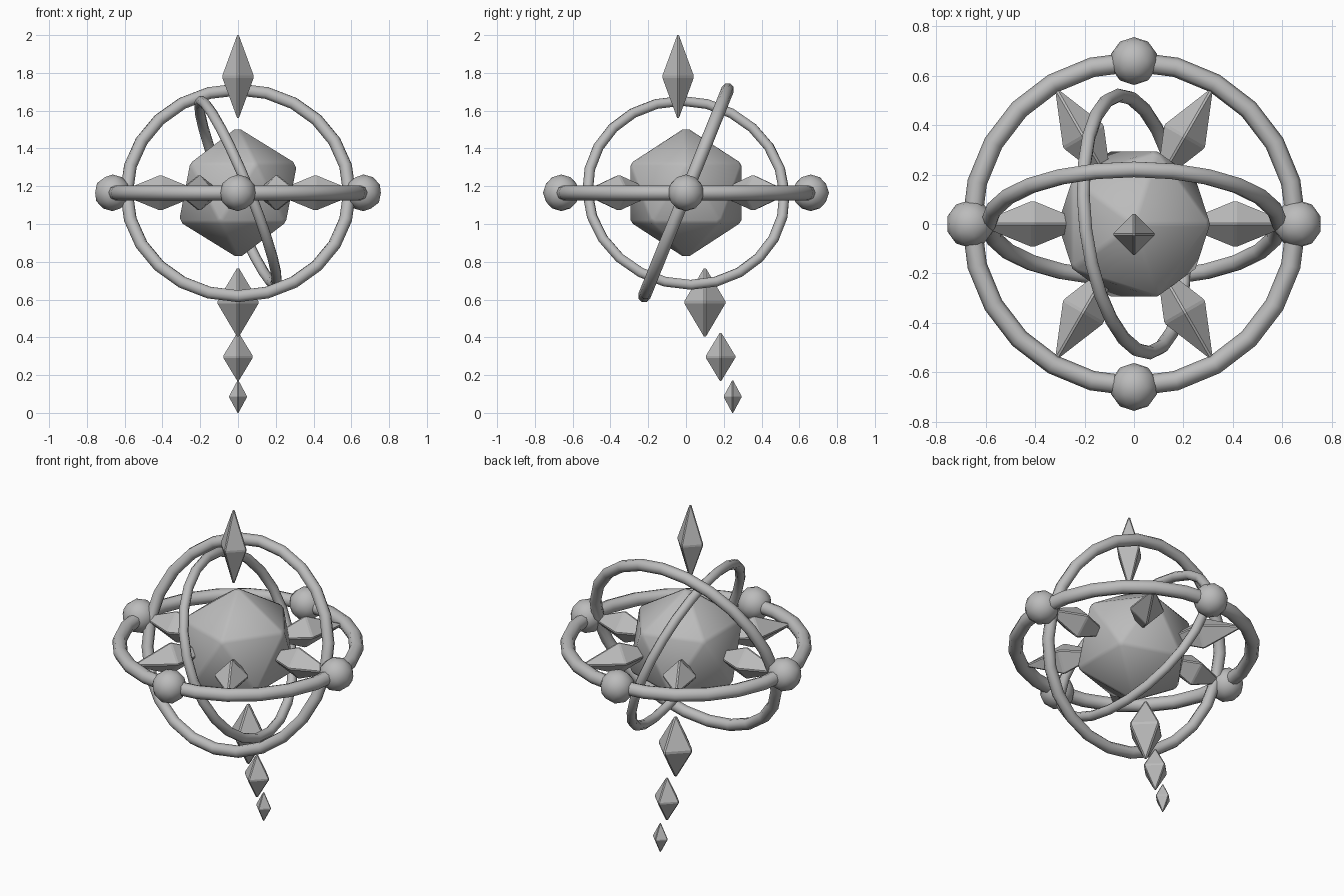
import bpy, bmesh, math
from mathutils import Matrix, Vector

if "Cube" in bpy.data.objects:
    bpy.data.objects.remove(bpy.data.objects["Cube"])

CZ = 1.165  # height of the core centre

stone = bpy.data.materials.new("grey_stone")
stone.diffuse_color = (0.5, 0.5, 0.5, 1)
stone.use_nodes = True
stone.node_tree.nodes["Principled BSDF"].inputs["Base Color"].default_value = stone.diffuse_color


def finish(bm, name, smooth, matrix):
    """Turn a bmesh into a named object with the shared material."""
    bmesh.ops.recalc_face_normals(bm, faces=bm.faces[:])
    for f in bm.faces:
        f.smooth = smooth
    mesh = bpy.data.meshes.new(name)
    bm.to_mesh(mesh)
    bm.free()
    mesh.materials.append(stone)
    ob = bpy.data.objects.new(name, mesh)
    ob.matrix_world = matrix
    bpy.context.collection.objects.link(ob)
    return ob


def ball(name, loc, radius, subdivisions, bevel=0.0):
    bm = bmesh.new()
    bmesh.ops.create_icosphere(bm, subdivisions=subdivisions, radius=radius)
    if bevel:
        bmesh.ops.bevel(bm, geom=bm.edges[:], offset=bevel, segments=1,
                        profile=0.5, affect='EDGES')
    finish(bm, name, True, Matrix.Translation(loc))


def ring(name, major, minor, rotation):
    """Torus around the core centre."""
    bpy.ops.mesh.primitive_torus_add(
        major_radius=major, minor_radius=minor, major_segments=24,
        minor_segments=8, location=(0, 0, CZ),
        rotation=[math.radians(a) for a in rotation])
    ob = bpy.context.object
    ob.name = name
    ob.data.materials.append(stone)
    bpy.ops.object.shade_smooth()


def crystal(name, loc, width, half, rotation=Matrix()):
    """Four-sided double pyramid with chamfered edges, long axis on z."""
    bm = bmesh.new()
    tips = [bm.verts.new((0, 0, s * half)) for s in (1, -1)]
    waist = [bm.verts.new((width * x, width * y, 0))
             for x, y in ((1, 0), (0, 1), (-1, 0), (0, -1))]
    for i in range(4):
        for tip in tips:
            bm.faces.new((waist[i], waist[(i + 1) % 4], tip))
    bmesh.ops.recalc_face_normals(bm, faces=bm.faces[:])
    bmesh.ops.bevel(bm, geom=bm.edges[:], offset=0.065 * width, segments=1,
                    profile=0.5, affect='EDGES')
    # restore the full size lost to the chamfer
    kx = width / max(v.co.x for v in bm.verts)
    kz = half / max(v.co.z for v in bm.verts)
    bmesh.ops.scale(bm, vec=(kx, kx, kz), verts=bm.verts[:])
    finish(bm, name, False, Matrix.Translation(loc) @ rotation)


# Faceted core
ball("core", (0, 0, CZ), 0.35, 1, bevel=0.0125)

# Three nested rings
ring("level_ring", 0.657, 0.04, (0, 0, 0))
ring("outer_tilted_ring", 0.59, 0.034, (68, 0, 0))
ring("inner_tilted_ring", 0.525, 0.028, (0, 68, 7))

# Four balls on the level ring
for i, (x, y) in enumerate(((1, 0), (0, 1), (-1, 0), (0, -1))):
    ball(f"ring_ball_{i + 1}", (0.664 * x, 0.66 * y, CZ), 0.097, 2)

# Six crystals pointing outward from the core
for i in range(6):
    a = math.radians(60 * i)
    turn = Matrix.Rotation(a, 4, 'Z') @ Matrix.Rotation(math.pi / 2, 4, 'Y')
    crystal(f"radial_crystal_{i + 1}",
            (0.41 * math.cos(a), 0.41 * math.sin(a), CZ), 0.092, 0.22, turn)

# Crystal on top and the trailing tail of shrinking crystals
crystal("top_crystal", (0, -0.042, 1.78), 0.083, 0.22)
for i, (y, z, w, h) in enumerate(((0.10, 0.585, 0.108, 0.18),
                                  (0.183, 0.297, 0.078, 0.127),
                                  (0.247, 0.086, 0.047, 0.086))):
    crystal(f"tail_crystal_{i + 1}", (0, y, z), w, h)
